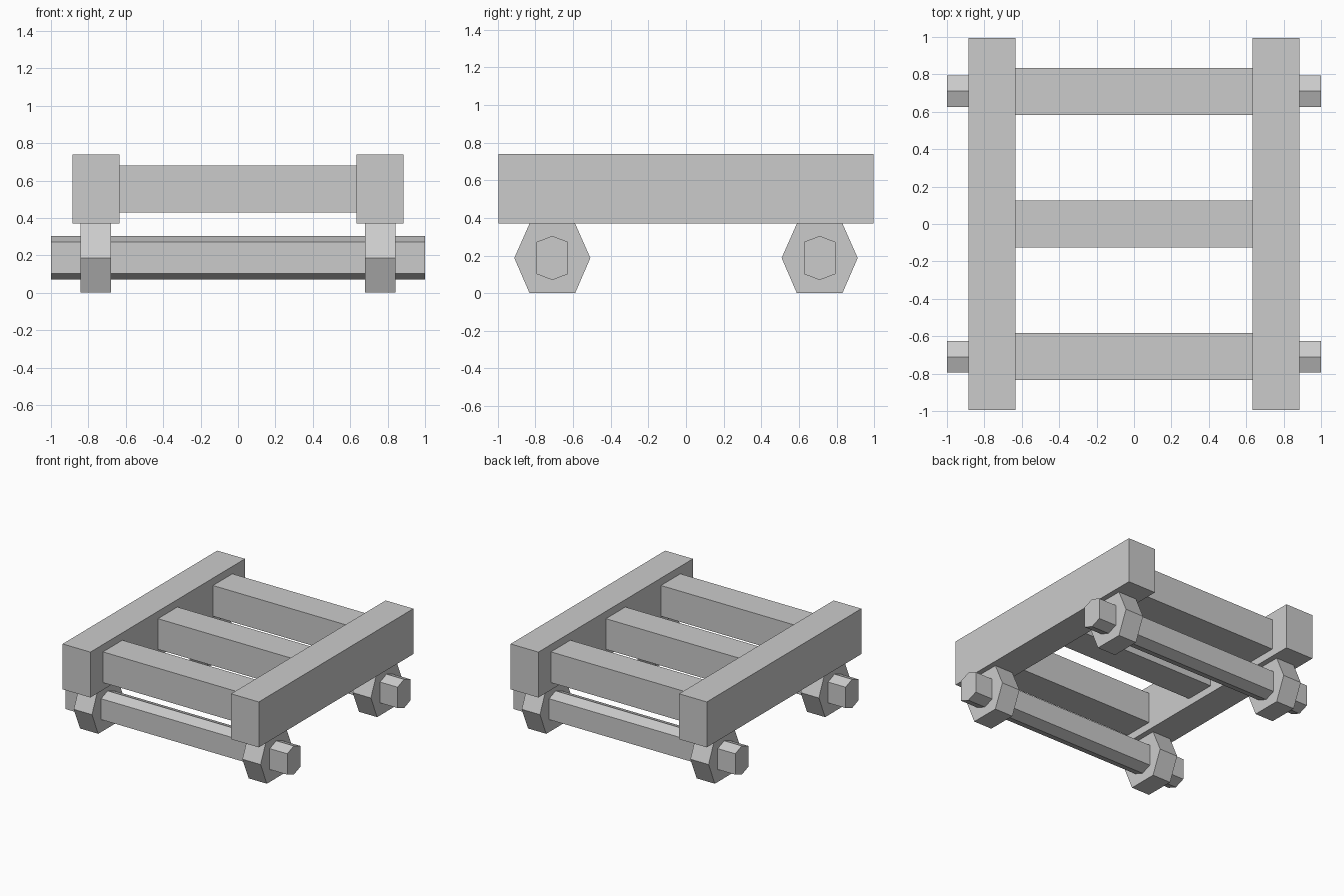
import bpy

if "Cube" in bpy.data.objects:
    bpy.data.objects.remove(bpy.data.objects["Cube"])


def prism(name, profile, x0, x1):
    """Extrude a (y, z) outline along x from x0 to x1."""
    n = len(profile)
    verts = [(x, y, z) for x in (x0, x1) for y, z in profile]
    faces = [tuple(reversed(range(n))), tuple(range(n, 2 * n))]
    faces += [(i, (i + 1) % n, n + (i + 1) % n, n + i) for i in range(n)]
    mesh = bpy.data.meshes.new(name)
    mesh.from_pydata(verts, [], faces)
    obj = bpy.data.objects.new(name, mesh)
    bpy.context.collection.objects.link(obj)
    return obj


def rect(y0, y1, z0, z1):
    return [(y0, z0), (y1, z0), (y1, z1), (y0, z1)]


AXLE_Y, AXLE_Z = 0.71, 0.187

# Long side rails
for side, x in (("left", -0.759), ("right", 0.759)):
    prism(f"{side}_rail", rect(-0.995, 0.995, 0.37, 0.74), x - 0.125, x + 0.125)

# Crossbars between the rails
for place, y in (("front", -0.708), ("middle", 0.0), ("back", 0.708)):
    prism(f"{place}_crossbar", rect(y - 0.125, y + 0.125, 0.43, 0.68), -0.634, 0.634)

# Hexagonal axles (point up) and wheels (flat on the ground)
axle_shape = [(0, -0.117), (0.084, -0.085), (0.084, 0.085),
              (0, 0.117), (-0.084, 0.085), (-0.084, -0.085)]
wheel_shape = [(-0.121, -0.187), (0.121, -0.187), (0.202, 0),
               (0.121, 0.183), (-0.121, 0.183), (-0.202, 0)]
for place, y in (("front", -AXLE_Y), ("back", AXLE_Y)):
    axle = prism(f"{place}_axle", axle_shape, -1, 1)
    axle.location = (0, y, AXLE_Z)
    for side, x in (("left", -0.76), ("right", 0.76)):
        wheel = prism(f"{place}_{side}_wheel", wheel_shape, x - 0.082, x + 0.082)
        wheel.location = (0, y, AXLE_Z)
